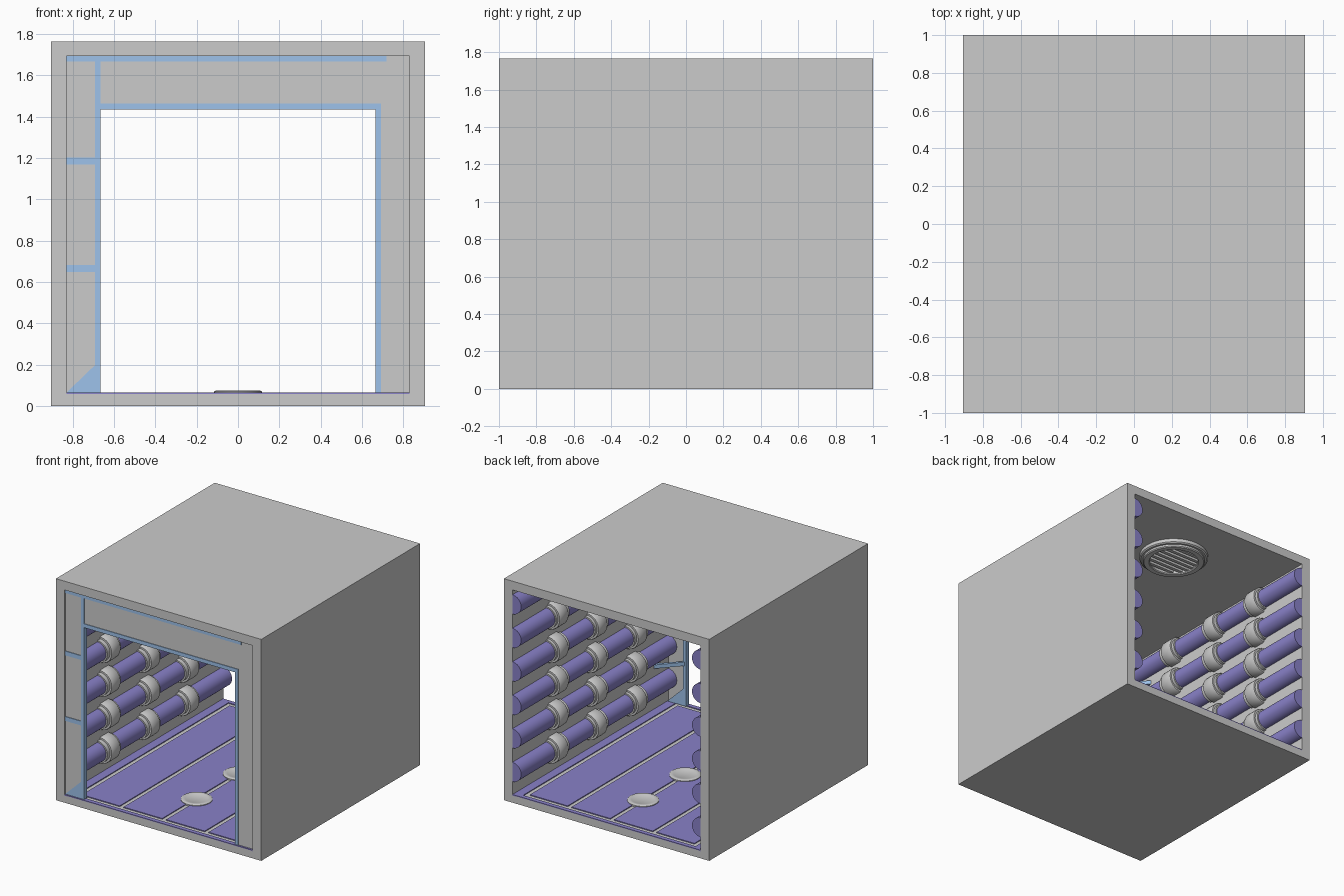
import bpy, bmesh, math

if "Cube" in bpy.data.objects:
    bpy.data.objects.remove(bpy.data.objects["Cube"])


def material(name, rgb):
    m = bpy.data.materials.new(name)
    m.diffuse_color = (*rgb, 1)
    m.use_nodes = True
    m.node_tree.nodes["Principled BSDF"].inputs["Base Color"].default_value = m.diffuse_color
    return m


INDIGO = material("indigo", (0.25, 0.22, 0.58))
BLUE = material("trim_blue", (0.34, 0.54, 0.83))


def finish(name, bm, mat=None, smooth=False):
    bmesh.ops.recalc_face_normals(bm, faces=bm.faces)
    me = bpy.data.meshes.new(name)
    bm.to_mesh(me)
    bm.free()
    ob = bpy.data.objects.new(name, me)
    bpy.context.collection.objects.link(ob)
    if mat:
        me.materials.append(mat)
    if smooth:
        bpy.ops.object.select_all(action='DESELECT')
        bpy.context.view_layer.objects.active = ob
        ob.select_set(True)
        bpy.ops.object.shade_smooth_by_angle(angle=math.radians(35))
    return ob


def prism(bm, pts, axis, a, b):
    """Extrude a closed outline along an axis ('y' takes xz points, 'z' takes xy points)."""
    put = (lambda p, t: (p[0], t, p[1])) if axis == 'y' else (lambda p, t: (p[0], p[1], t))
    lo = [bm.verts.new(put(p, a)) for p in pts]
    hi = [bm.verts.new(put(p, b)) for p in pts]
    bm.faces.new(lo)
    bm.faces.new(hi)
    for i in range(len(pts)):
        j = (i + 1) % len(pts)
        bm.faces.new((lo[i], lo[j], hi[j], hi[i]))


def box(bm, x0, x1, y0, y1, z0, z1):
    prism(bm, [(x0, y0), (x1, y0), (x1, y1), (x0, y1)], 'z', z0, z1)


def boxes(name, items, mat=None):
    bm = bmesh.new()
    for it in items:
        box(bm, *it)
    return finish(name, bm, mat)


def half_turn(bm, profile, z, seg=16):
    """Revolve (y, radius) points half way round, bulging inward from the right wall."""
    rings = [[bm.verts.new((WALL - r * math.cos(t), y, z + r * math.sin(t)))
              for t in [math.pi * (k / seg - 0.5) for k in range(seg + 1)]]
             for y, r in profile]
    for a, b in zip(rings, rings[1:]):
        for k in range(seg):
            bm.faces.new((a[k], a[k + 1], b[k + 1], b[k]))
    bm.faces.new(rings[0])
    bm.faces.new(rings[-1])


def lathe(bm, profile, cx, cy, seg=40, closed=False):
    """Revolve (radius, z) points around a vertical axis."""
    rings = [[bm.verts.new((cx + r * math.cos(2 * math.pi * k / seg),
                            cy + r * math.sin(2 * math.pi * k / seg), z))
              for k in range(seg)] for r, z in profile]
    pairs = list(zip(rings, rings[1:])) + ([(rings[-1], rings[0])] if closed else [])
    for a, b in pairs:
        for k in range(seg):
            j = (k + 1) % seg
            bm.faces.new((a[k], a[j], b[j], b[k]))
    if not closed:
        bm.faces.new(rings[0])
        bm.faces.new(rings[-1])


def mirror_x(ob):
    ob.modifiers.new("mirror", 'MIRROR').use_axis = (True, False, False)


W, H, WALL, FLOOR, CEIL = 0.905, 1.765, 0.83, 0.065, 1.695

# Outer shell: square tube open at both ends
boxes("corridor_shell", [
    (-W, W, -1, 1, CEIL, H), (-W, W, -1, 1, 0, 0.058),
    (-W, -WALL, -1, 1, 0.058, CEIL), (WALL, W, -1, 1, 0.058, CEIL)])

# Floor: blue plates separated by grey grooves, with a blue border
strips = [(-0.725, -0.392), (-0.358, -0.017), (0.017, 0.358), (0.392, 0.725)]
boxes("floor_plates", [(a, b, -0.93, 0.93, 0.055, FLOOR) for a, b in strips], INDIGO)
boxes("floor_border", [
    (-WALL, -0.76, -1, 1, 0.055, FLOOR), (0.76, WALL, -1, 1, 0.055, FLOOR),
    (-0.76, 0.76, -1, -0.965, 0.055, FLOOR), (-0.76, 0.76, 0.965, 1, 0.055, FLOOR)], INDIGO)

# Round floor lights along the centre line
bm = bmesh.new()
for y in (-0.52, 0.01, 0.54):
    lathe(bm, [(0.115, 0.056), (0.115, 0.07), (0.107, 0.075), (0.085, 0.075),
               (0.08, 0.072)], 0, y)
finish("floor_lights", bm, smooth=True)

# Wall pipes and their couplings
pipe_z = [0.245 + 0.267 * k for k in range(6)]
bm = bmesh.new()
for z in pipe_z:
    half_turn(bm, [(-0.96, 0.077), (1, 0.077)], z)
mirror_x(finish("wall_pipes", bm, INDIGO, True))

bm = bmesh.new()
for z in pipe_z:
    for y in (-0.5, 0, 0.49):
        half_turn(bm, [(y + d, r) for d, r in (
            (-0.085, 0.088), (-0.05, 0.088), (-0.05, 0.102), (-0.043, 0.106),
            (0.053, 0.106), (0.06, 0.102), (0.06, 0.088), (0.085, 0.088))], z)
mirror_x(finish("pipe_couplings", bm, smooth=True))

# Ceiling vents: stepped ring with slats
bm = bmesh.new()
for y in (-0.47, 0.47):
    lathe(bm, [(0.26, CEIL), (0.26, 1.668), (0.25, 1.66), (0.235, 1.66), (0.235, 1.645),
               (0.228, 1.638), (0.19, 1.638), (0.185, 1.645), (0.185, CEIL)], 0, y, closed=True)
finish("vent_rings", bm, smooth=True)
slats = []
for y in (-0.47, 0.47):
    for k in range(-3, 4):
        d = 0.05 * k
        h = math.sqrt(0.188 ** 2 - d ** 2)
        slats.append((-h, h, y + d - 0.013, y + d + 0.013, 1.65, 1.675))
boxes("vent_slats", slats)

# Doorway infill panels
boxes("doorway_panels", [
    (-WALL, -0.68, -0.985, -0.965, FLOOR, CEIL), (0.68, WALL, -0.985, -0.965, FLOOR, CEIL),
    (-0.68, 0.68, -0.985, -0.965, 1.45, CEIL)])

# Doorway trim: jambs, lintel, top rail and short side rails
F, B = -0.99, -0.95
boxes("doorway_trim", [
    (-0.692, -0.665, F, B, FLOOR, 1.67), (0.665, 0.692, F, B, FLOOR, 1.465),
    (-0.665, 0.665, F, B, 1.435, 1.465), (-WALL, 0.72, F, B, 1.667, CEIL)], BLUE)
rails = []
for z in (0.665, 1.187):
    rails += [(-WALL, -0.692, F, B, z - 0.017, z + 0.017),
              (0.692, WALL, -0.98, B, z - 0.017, z + 0.017)]
boxes("side_rails", rails, BLUE)

# Triangular feet of the jambs
bm = bmesh.new()
for s, f in ((-1, F), (1, -0.98)):
    prism(bm, [(s * WALL, FLOOR), (s * 0.69, FLOOR), (s * 0.69, 0.2)], 'y', f, B)
finish("jamb_feet", bm, BLUE)

# Diagonal braces tying the jambs back to the walls between pipes
bm = bmesh.new()
for z in (0.4, 0.92, 1.447):
    prism(bm, [(0.675, -0.955), (0.70, -0.955), (WALL, -0.82), (WALL, -0.785)],
          'z', z - 0.015, z + 0.015)
mirror_x(finish("wall_braces", bm, BLUE))
